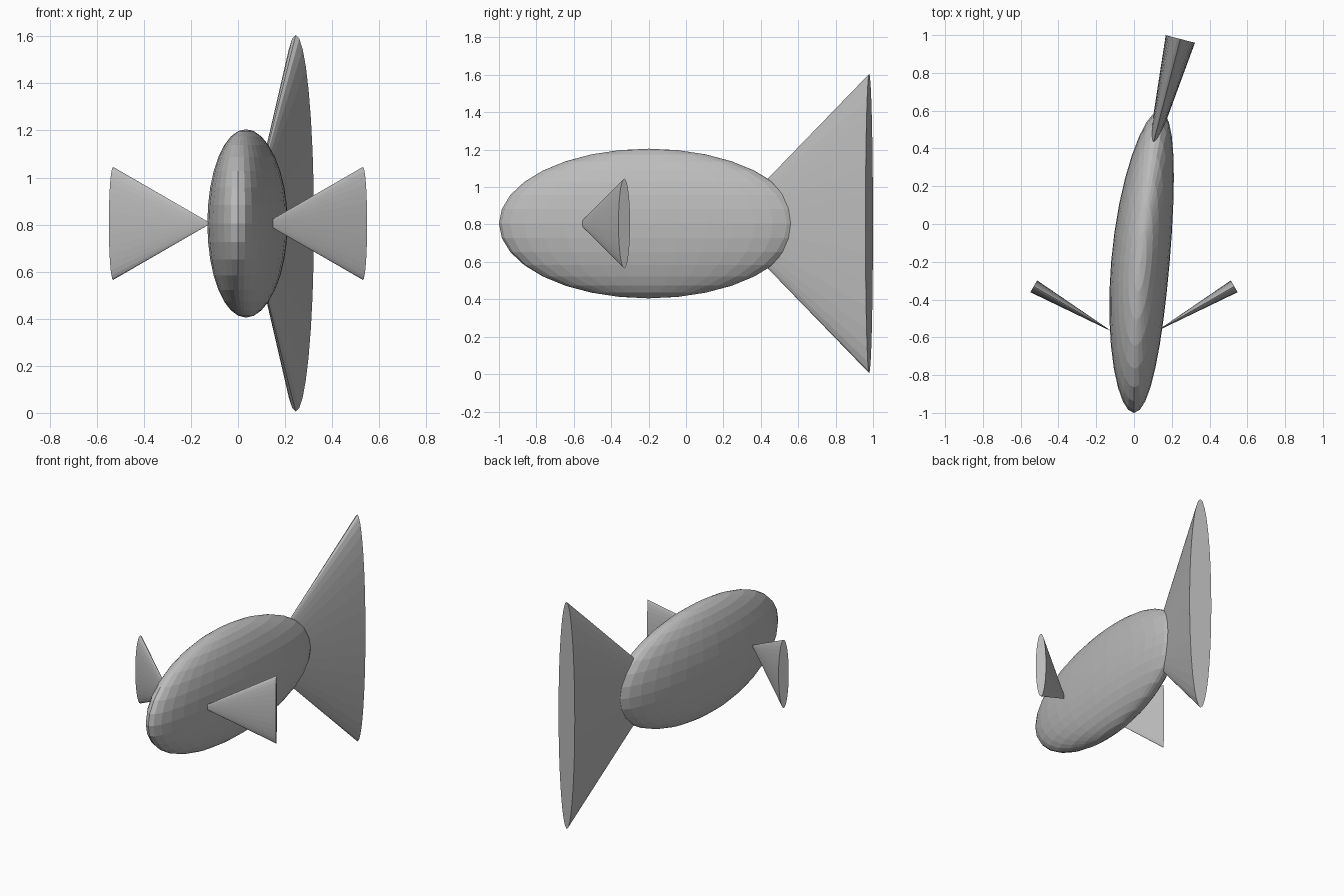
import bpy
from math import radians
from mathutils import Matrix, Vector

cube = bpy.data.objects.get("Cube")
if cube:
    bpy.data.objects.remove(cube, do_unlink=True)

MID = 0.805  # height of the body's axis

grey = bpy.data.materials.new("plain grey")
grey.use_nodes = True
colour = (0.5, 0.5, 0.5, 1)
grey.diffuse_color = colour
grey.node_tree.nodes["Principled BSDF"].inputs["Base Color"].default_value = colour


def finish(name):
    obj = bpy.context.object
    obj.name = obj.data.name = name
    obj.data.materials.append(grey)
    return obj


def fin(name, tip, angle, length, radius, thickness):
    """Flattened cone widening from its tip along a heading in the xy plane."""
    bpy.ops.mesh.primitive_cone_add(vertices=32, radius1=0, radius2=1, depth=1)
    obj = finish(name)
    heading = Matrix.Rotation(angle, 4, "Z")
    # Local z becomes the heading, local x the height, local y the thickness
    turn = Matrix(((0, 0, 1, 0), (0, 1, 0, 0), (-1, 0, 0, 0), (0, 0, 0, 1)))
    size = Matrix.Diagonal((radius, thickness, length, 1))
    start = Matrix.Translation((0, 0, 0.5))
    obj.data.transform(Matrix.Translation(tip) @ heading @ turn @ size @ start)
    return obj


# Body: flattened ellipsoid whose rear half sweeps to one side
bpy.ops.mesh.primitive_uv_sphere_add(segments=32, ring_count=16, radius=1)
body = finish("body")
for v in body.data.vertices:
    x, y, z = v.co
    y = y * 0.8 - 0.2
    v.co = Vector((x * 0.155 + 0.053 * (y + 1) ** 2, y, z * 0.4 + MID))

# Tail fin
fin("tail_fin", (0.045, 0.205, MID), radians(75.5), 0.8, 0.8, 0.08)

# Side fins, swept back
for side, name in ((1, "left_fin"), (-1, "right_fin")):
    heading = radians(30 if side > 0 else 150)
    fin(name, (side * 0.115, -0.57, MID), heading, 0.48, 0.24, 0.036)
